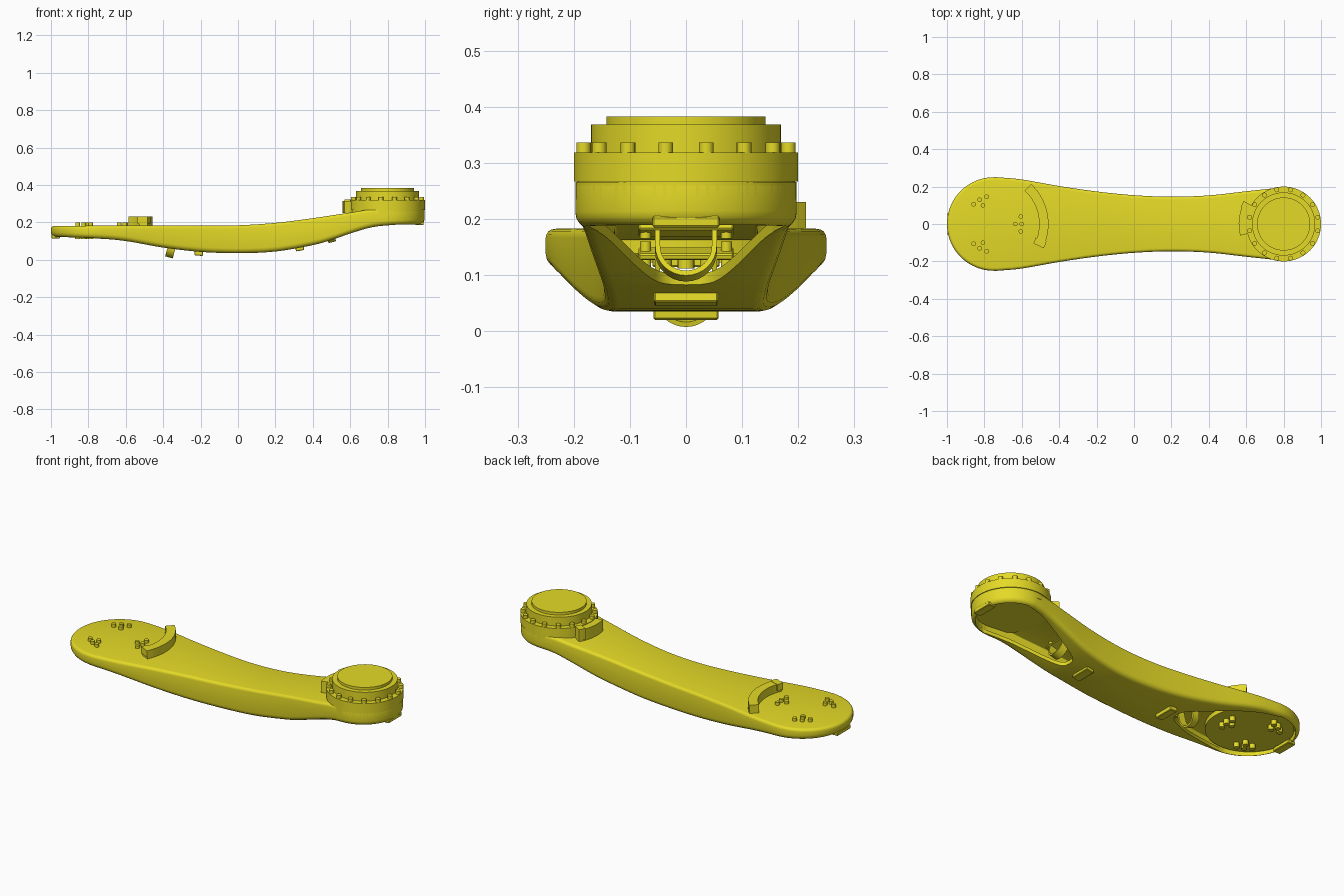
import bpy, bmesh
from math import sin, cos, pi, radians
from mathutils import Vector, Matrix

if "Cube" in bpy.data.objects:
    bpy.data.objects.remove(bpy.data.objects["Cube"])

mat = bpy.data.materials.new("yellow_paint")
mat.diffuse_color = (0.78, 0.70, 0.02, 1)
mat.use_nodes = True
mat.node_tree.nodes["Principled BSDF"].inputs["Base Color"].default_value = mat.diffuse_color


def finish(bm, name):
    bmesh.ops.recalc_face_normals(bm, faces=bm.faces)
    me = bpy.data.meshes.new(name)
    bm.to_mesh(me)
    bm.free()
    ob = bpy.data.objects.new(name, me)
    bpy.context.collection.objects.link(ob)
    me.materials.append(mat)
    return ob


def smooth(ob, angle=35):
    bpy.ops.object.select_all(action='DESELECT')
    bpy.context.view_layer.objects.active = ob
    ob.select_set(True)
    bpy.ops.object.shade_smooth_by_angle(angle=radians(angle))


def spline(pts, n=6):
    """Catmull-Rom curve through 2D points."""
    p = [Vector(q) for q in pts]
    p = [2 * p[0] - p[1]] + p + [2 * p[-1] - p[-2]]
    out = []
    for a, b, c, d in zip(p, p[1:], p[2:], p[3:]):
        for k in range(n):
            t = k / n
            out.append(0.5 * (2*b + (c-a)*t + (2*a-5*b+4*c-d)*t*t + (3*b-a-3*c+d)*t**3))
    return out + [p[-2]]


def arc(cx, r, a0, a1, n=20):
    return [(cx + r*cos(radians(a0 + (a1-a0)*i/n)), r*sin(radians(a0 + (a1-a0)*i/n))) for i in range(n+1)]


def height(curve, x):
    for a, b in zip(curve, curve[1:]):
        if x <= b.x:
            return a.y + (b.y-a.y) * (x-a.x) / (b.x-a.x)
    return curve[-1].y


def prism(name, pts, z0, z1):
    bm = bmesh.new()
    f = bm.faces.new([bm.verts.new((x, y, z0)) for x, y in pts])
    top = bmesh.ops.extrude_face_region(bm, geom=[f])['geom']
    bmesh.ops.translate(bm, vec=(0, 0, z1-z0), verts=[v for v in top if isinstance(v, bmesh.types.BMVert)])
    return finish(bm, name)


def cylinder(name, x, y, z0, z1, r, n=64):
    ob = prism(name, [(x + r*cos(2*pi*i/n), y + r*sin(2*pi*i/n)) for i in range(n)], z0, z1)
    smooth(ob)
    return ob


def box(name, loc, size, tilt=0):
    bm = bmesh.new()
    bmesh.ops.create_cube(bm, size=1)
    bmesh.ops.scale(bm, vec=size, verts=bm.verts)
    bmesh.ops.bevel(bm, geom=bm.edges[:], offset=0.003, segments=1, affect='EDGES')
    bmesh.ops.transform(bm, matrix=Matrix.Translation(loc) @ Matrix.Rotation(radians(tilt), 4, 'Y'), verts=bm.verts)
    return finish(bm, name)


# arm plan outline (upper half, left to right) and side profiles
waist = spline([(-0.73, 0.25), (-0.6, 0.238), (-0.4, 0.203), (-0.2, 0.174), (0, 0.154),
                (0.2, 0.146), (0.4, 0.153), (0.6, 0.175), (0.74, 0.19)])
plan = [Vector(p) for p in arc(-0.75, 0.25, 180, 90)] + waist + [Vector(p) for p in arc(0.8, 0.197, 90, 0)]
top_z = spline([(-1, .18), (-.6, .183), (-.2, .182), (0, .184), (.2, .197), (.4, .222), (.6, .252), (.75, .272), (1, .275)])
bot_z = spline([(-1, .122), (-.75, .113), (-.6, .1), (-.4, .065), (-.2, .042), (0, .035), (.2, .044),
                (.4, .078), (.5, .106), (.6, .14), (.7, .17), (.8, .184), (1, .189)])


def arm_loft(name, inset, wall, rt, rb):
    """Closed body following the plan, with rounded top and bottom edges."""
    rings = [(inset + rt*(1-sin(a)), 1, wall + rt*(1-cos(a))) for a in (0, pi/8, pi/4, 3*pi/8, pi/2)]
    rings += [(inset + rb*(1-sin(a)), 0, wall + rb*(1-cos(a))) for a in (pi/2, 3*pi/8, pi/4, pi/8, 0)]
    bm, loops, n = bmesh.new(), [], len(plan)
    for off, up, dz in rings:
        half = []
        for i, p in enumerate(plan):
            t = (plan[min(i+1, n-1)] - plan[max(i-1, 0)]).normalized()
            if i in (0, n-1):
                t = Vector((0, 1 if i == 0 else -1))
            q = p + off * Vector((t.y, -t.x))
            z = height(top_z, q.x) - dz if up else height(bot_z, q.x) + dz
            half.append((q.x, max(q.y, 0), z))
        lo = [(x, -y, z) for x, y, z in reversed(half[1:-1])]
        loops.append([bm.verts.new(c) for c in half + lo])
    m = len(loops[0])
    for a, b in zip(loops, loops[1:]):
        for i in range(m):
            bm.faces.new((a[i], a[(i+1) % m], b[(i+1) % m], b[i]))
    for lp in (loops[0], loops[-1]):
        for i in range(n-1):
            quad = [lp[i], lp[i+1], lp[m-i-1], lp[(m-i) % m]]
            bm.faces.new(list(dict.fromkeys(quad)))
    return finish(bm, name)


# hollow arm: outer body minus inner cavity minus the two underside openings
arm = arm_loft("arm_shell", 0, 0, 0.016, 0.026)
cavity = arm_loft("cavity_cutter", 0.02, 0.02, 0.004, 0.004)


def opening(name, cx, r, edge, start, z1):
    a = arc(cx, r, start, 180 if cx < 0 else 0, 24)
    up = [Vector(p) for p in reversed(a)] + spline(edge)
    return prism(name, [tuple(p) for p in up] + [(p.x, -p.y) for p in reversed(up[1:-1])], -0.1, z1)


left_cut = opening("left_opening_cutter", -0.75, 0.23, [(-0.68, .215), (-0.56, .18), (-0.44, .13), (-0.33, .07), (-0.29, .035), (-0.28, 0)], 95, 0.15)
right_cut = opening("right_opening_cutter", 0.8, 0.177, [(0.73, .155), (0.62, .12), (0.52, .085), (0.45, .055), (0.425, .03), (0.42, 0)], 80, 0.21)
bpy.context.view_layer.objects.active = arm
for cutter in (cavity, left_cut, right_cut):
    mod = arm.modifiers.new("cut", 'BOOLEAN')
    mod.operation, mod.solver, mod.object = 'DIFFERENCE', 'EXACT', cutter
    bpy.ops.object.modifier_apply(modifier=mod.name)
    bpy.data.objects.remove(cutter)
smooth(arm)

# drum and stepped cap on the high end
cylinder("drum_base", 0.8, 0, 0.235, 0.266, 0.197)
cylinder("drum_ring", 0.8, 0, 0.267, 0.318, 0.2)
cylinder("drum_step", 0.8, 0, 0.318, 0.368, 0.169)
cylinder("drum_cap", 0.8, 0, 0.368, 0.383, 0.142)
for i in range(16):
    a = 2*pi*(i + 0.5)/16
    cylinder("drum_bolt", 0.8 + 0.186*cos(a), 0.186*sin(a), 0.316, 0.336, 0.013, 16)

# mounting flange with three bolt clusters on the low end, above and below
cylinder("mount_flange", -0.75, 0, 0.138, 0.17, 0.222)
for k in range(3):
    for bx, by in ((0.145, 0.04), (0.115, 0), (0.15, 0), (0.145, -0.04)):
        p = Matrix.Rotation(2*pi*k/3, 2) @ Vector((bx, by))
        cylinder("mount_bolt", p.x - 0.75, p.y, 0.178, 0.199, 0.012, 16)
        cylinder("underside_bolt", p.x - 0.75, p.y, 0.112, 0.142, 0.015, 16)


# curved stop blocks on top of the arm
def stop(name, cx, r0, r1, a0, a1, z0, z1):
    smooth(prism(name, arc(cx, r1, a0, a1) + arc(cx, r0, a1, a0), z0, z1))


stop("low_stop", -0.75, 0.243, 0.293, -25, 47, 0.18, 0.23)
stop("low_stop_end", -0.75, 0.236, 0.297, -26, -18, 0.195, 0.232)
stop("high_stop", 0.8, 0.195, 0.24, 150, 195, 0.25, 0.315)
stop("high_stop_end", 0.8, 0.195, 0.246, 150, 159, 0.258, 0.322)


# U-shaped cable straps hanging in the openings
def strap(name, x, z, w, r, arm_len, tilt):
    outer = [(r, arm_len)] + arc(0, r, 0, -180, 16) + [(-r, arm_len)]
    ri = r - 0.009
    inner = [(-ri, arm_len)] + arc(0, ri, -180, 0, 16) + [(ri, arm_len)]
    ob = prism(name, outer + inner, -w/2, w/2)
    ob.data.transform(Matrix.Translation((x, 0, z)) @ Matrix.Rotation(radians(tilt), 4, 'Y')
                      @ Matrix(((0, 0, 1, 0), (1, 0, 0, 0), (0, 1, 0, 0), (0, 0, 0, 1))))
    smooth(ob)


strap("low_strap", -0.355, 0.066, 0.042, 0.055, 0.07, 15)
strap("high_strap", 0.49, 0.147, 0.042, 0.055, 0.035, -15)
box("low_strap_plate", (-0.34, 0, 0.138), (0.05, 0.17, 0.012), 15)
box("high_strap_plate", (0.48, 0, 0.18), (0.05, 0.17, 0.012), -15)
for s in (1, -1):
    for x, z0, z1 in ((-0.34, 0.092, 0.16), (0.48, 0.165, 0.215)):
        cylinder("strap_bolt", x, s*0.072, z0, z1, 0.01, 12)

# underside pads and end tabs
box("low_pad", (-0.21, 0, 0.034), (0.045, 0.116, 0.024), 5)
box("high_pad", (0.33, 0, 0.06), (0.045, 0.114, 0.024), -10)
box("low_end_tab", (-0.975, 0, 0.125), (0.045, 0.12, 0.022))
box("high_end_tab", (0.97, 0, 0.195), (0.045, 0.12, 0.02))
